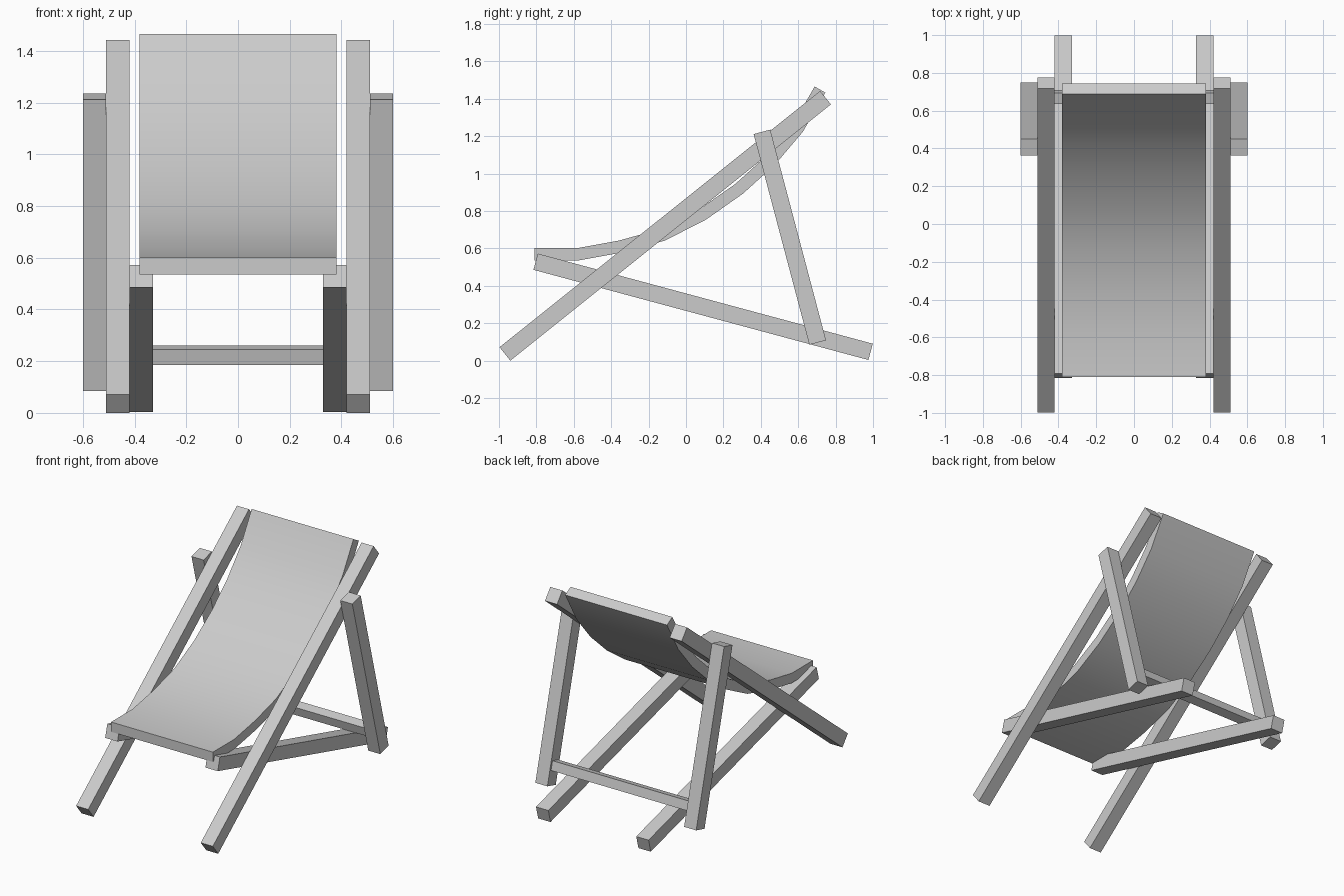
import bpy
import math

if "Cube" in bpy.data.objects:
    bpy.data.objects.remove(bpy.data.objects["Cube"])


def add_mesh(name, verts, faces):
    mesh = bpy.data.meshes.new(name)
    mesh.from_pydata(verts, [], faces)
    mesh.update()
    obj = bpy.data.objects.new(name, mesh)
    bpy.context.collection.objects.link(obj)
    return obj


def beam(name, x0, x1, start, end, width):
    """Rectangular bar from x0 to x1 whose side view runs start -> end (y, z)."""
    dy, dz = end[0] - start[0], end[1] - start[1]
    length = math.hypot(dy, dz)
    ny, nz = -dz / length * width / 2, dy / length * width / 2
    outline = [(start[0] - ny, start[1] - nz), (end[0] - ny, end[1] - nz),
               (end[0] + ny, end[1] + nz), (start[0] + ny, start[1] + nz)]
    verts = [(x, y, z) for x in (x0, x1) for y, z in outline]
    faces = [(3, 2, 1, 0), (4, 5, 6, 7)]
    faces += [(i, (i + 1) % 4, (i + 1) % 4 + 4, i + 4) for i in range(4)]
    return add_mesh(name, verts, faces)


def mirrored_beam(*args):
    obj = beam(*args)
    obj.modifiers.new("mirror", "MIRROR").use_axis[0] = True


# Wooden frame: three pairs of bars side by side
mirrored_beam("back_rails", 0.42, 0.51, (-0.968, 0.036), (0.746, 1.406), 0.092)
mirrored_beam("seat_rails", 0.328, 0.42, (-0.804, 0.529), (0.987, 0.047), 0.09)
mirrored_beam("prop_legs", 0.51, 0.60, (0.406, 1.223), (0.704, 0.097), 0.092)

# Crossbar joining the prop legs, tilted with them
beam("crossbar", -0.51, 0.51, (0.664, 0.253), (0.68, 0.193), 0.062)

# Sagging fabric sling, swept across x and thickened upward
path = [(-0.81, 0.535), (-0.578, 0.535), (-0.342, 0.578), (-0.112, 0.642),
        (0.107, 0.754), (0.305, 0.893), (0.476, 1.048), (0.626, 1.225),
        (0.745, 1.433)]
verts = [(x, y, z) for y, z in path for x in (-0.38, 0.38)]
faces = [(2 * i, 2 * i + 1, 2 * i + 3, 2 * i + 2) for i in range(len(path) - 1)]
sling = add_mesh("fabric_sling", verts, faces)
solid = sling.modifiers.new("thickness", "SOLIDIFY")
solid.thickness = 0.066
solid.offset = 1
solid.use_even_offset = True

# Smooth the sling's curve, keep its rims sharp
bpy.context.view_layer.objects.active = sling
sling.select_set(True)
bpy.ops.object.modifier_apply(modifier=solid.name)
bpy.ops.object.shade_smooth_by_angle(angle=math.radians(35))
